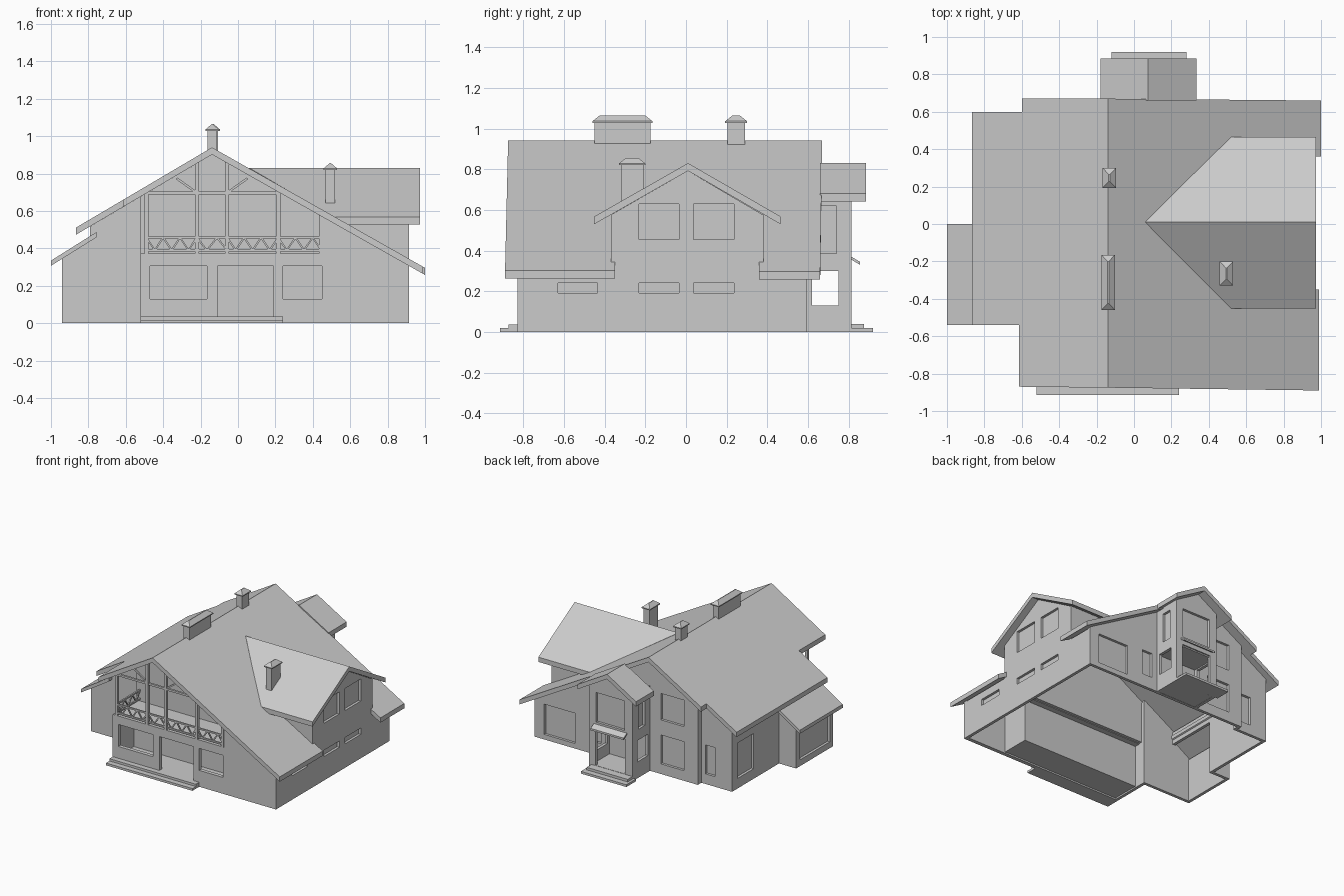
import bpy, bmesh
from mathutils import Vector

if "Cube" in bpy.data.objects:
    bpy.data.objects.remove(bpy.data.objects["Cube"], do_unlink=True)

GREY = bpy.data.materials.new("plain_grey")
GREY.use_nodes = True
GREY.diffuse_color = (0.6, 0.6, 0.6, 1)
GREY.node_tree.nodes["Principled BSDF"].inputs["Base Color"].default_value = (0.6, 0.6, 0.6, 1)


def finish(name, bm):
    bmesh.ops.recalc_face_normals(bm, faces=bm.faces)
    mesh = bpy.data.meshes.new(name)
    bm.to_mesh(mesh)
    bm.free()
    mesh.materials.append(GREY)
    ob = bpy.data.objects.new(name, mesh)
    bpy.context.collection.objects.link(ob)
    return ob


def add_loft(bm, top, bottom):
    a = [bm.verts.new(p) for p in top]
    b = [bm.verts.new(p) for p in bottom]
    bm.faces.new(a)
    bm.faces.new(b[::-1])
    for i in range(len(a)):
        j = (i + 1) % len(a)
        bm.faces.new((a[i], b[i], b[j], a[j]))


def loft(name, top, bottom):
    bm = bmesh.new()
    add_loft(bm, top, bottom)
    return finish(name, bm)


def box(name, x0, x1, y0, y1, z0, z1):
    base = [(x0, y0), (x1, y0), (x1, y1), (x0, y1)]
    return loft(name, [(x, y, z1) for x, y in base], [(x, y, z0) for x, y in base])


def rect(u0, u1, z0, z1):
    return [(u0, z0), (u1, z0), (u1, z1), (u0, z1)]


def wall(name, axis, face, inward, pts, cuts=(), thick=0.024, depth=0.02):
    """Upright slab with its outer side at face; cuts are recessed rectangles."""
    def place(p, d):
        w = face + inward * d
        return (w, p[0], p[1]) if axis == "x" else (p[0], w, p[1])
    ob = loft(name, [place(p, 0) for p in pts], [place(p, thick) for p in pts])
    if cuts:
        bm = bmesh.new()
        for c in cuts:
            r = rect(*c)
            add_loft(bm, [place(p, -0.02) for p in r], [place(p, depth) for p in r])
        cutter = finish("cutter", bm)
        cutter.hide_render = True
        mod = ob.modifiers.new("openings", "BOOLEAN")
        mod.operation, mod.solver, mod.object = "DIFFERENCE", "EXACT", cutter
        bpy.context.view_layer.objects.active = ob
        bpy.ops.object.modifier_apply(modifier=mod.name)
        bpy.data.objects.remove(cutter, do_unlink=True)


def slope(name, axis, ridge, eave, outline, thick=0.038):
    """Roof slab through ridge and eave (u, z); outline is (u, v) seen from above."""
    k = (eave[1] - ridge[1]) / (eave[0] - ridge[0])

    def place(u, v, drop):
        z = ridge[1] + k * (u - ridge[0]) - drop
        return (u, v, z) if axis == "x" else (v, u, z)
    loft(name, [place(u, v, 0) for u, v in outline], [place(u, v, thick) for u, v in outline])


def beam(name, p, q, w=0.012):
    p, q = Vector(p), Vector(q)
    d = (q - p).normalized()
    side = d.cross(Vector((0, 0, 1) if abs(d.z) < 0.95 else (1, 0, 0))).normalized() * w / 2
    up = d.cross(side).normalized() * w / 2
    ring = [side + up, up - side, -side - up, side - up]
    loft(name, [q + r for r in ring], [p + r for r in ring])


R = -0.139


def under(x):
    """Height of the main roof's underside."""
    return 0.902 - (0.565 * (x - R) if x > R else 0.59 * (R - x))


# Main roof
slope("main_roof_left", "x", (R, 0.94), (-0.865, 0.512),
      [(R, -0.875), (-0.615, -0.87), (-0.615, -0.54), (-0.865, -0.54),
       (-0.865, 0.6), (-0.6, 0.6), (-0.6, 0.67), (R, 0.67)])
slope("main_roof_right", "x", (R, 0.94), (1.0, 0.296),
      [(R, -0.875), (0.99, -0.89), (0.99, -0.35), (0.9, -0.35),
       (0.9, 0.36), (1.0, 0.36), (1.0, 0.66), (R, 0.67)])

# Cross gable, rear gable and side wing roofs
C = 0.01
for side, eave in (("front", -0.452), ("back", 0.466)):
    slope("cross_roof_" + side, "y", (C, 0.83), (eave, 0.567),
          [(C, 0.972), (C, 0.06), (eave, 0.515), (eave, 0.972)])
for side, eave in (("left", -0.18), ("right", 0.335)):
    slope("rear_roof_" + side, "x", (0.075, 0.83), (eave, 0.68),
          [(0.075, 0.66), (0.075, 0.885), (eave, 0.885), (eave, 0.66)])
slope("wing_roof", "x", (-0.757, 0.487), (-1.0, 0.335),
      [(-0.757, -0.54), (-0.757, 0.0), (-1.0, 0.0), (-1.0, -0.54)], 0.028)

# Front wall opening onto a veranda, with the balcony above it
wall("front_wall", "y", -0.83, 1,
     [(-0.52, 0), (0.915, 0), (0.915, under(0.915)), (0.45, under(0.45)), (0.45, 0.37), (-0.52, 0.37)],
     [(-0.47, -0.165, 0.13, 0.305), (-0.11, 0.19, 0.036, 0.305), (0.24, 0.45, 0.13, 0.305)],
     0.03, 0.05)
wall("veranda_back_wall", "y", -0.6, 1, rect(-0.52, 0.55, 0.01, 0.36))
wall("veranda_end_wall", "x", 0.55, -1, rect(-0.82, -0.6, 0.01, 0.36))
box("veranda_floor", -0.51, 0.55, -0.82, -0.59, 0.012, 0.035)
BACK = -0.53
box("balcony_floor", -0.52, 0.55, -0.83, BACK, 0.345, 0.372)
wall("balcony_back_wall", "y", BACK, 1,
     [(-0.52, 0.35), (0.55, 0.35), (0.55, under(0.55)), (R, under(R)), (-0.52, under(-0.52))])
wall("balcony_end_wall", "x", 0.45, 1, rect(-0.83, BACK, 0.35, under(0.474)))
wall("front_left_wall", "x", -0.52, 1,
     [(-0.83, 0), (-0.48, 0), (-0.48, under(-0.52)), (BACK, under(-0.52)), (BACK, 0.37), (-0.83, 0.37)])

# Balcony timber frame
Y = -0.82
POSTS = (-0.49, -0.22, -0.058, 0.215, 0.445)
for x in POSTS:
    beam("balcony_post", (x, Y, 0.37), (x, Y, under(x) + 0.01), 0.022)
beam("tie_beam", (-0.49, Y, 0.695), (0.215, Y, 0.695), 0.016)
for s in (-1, 1):
    beam("diagonal_brace", (R + s * 0.19, Y, 0.775), (R + s * 0.085, Y, 0.70))


# Railings with zigzag infill
def railing(p, q, n):
    p, q = Vector(p), Vector(q)
    for z in (0.39, 0.458):
        beam("rail", p + Vector((0, 0, z)), q + Vector((0, 0, z)))
    for i in range(n):
        z0, z1 = (0.39, 0.458) if i % 2 else (0.458, 0.39)
        beam("rail_infill", p.lerp(q, i / n) + Vector((0, 0, z0)),
             p.lerp(q, (i + 1) / n) + Vector((0, 0, z1)), 0.009)


for a, b, n in zip(POSTS, POSTS[1:], (6, 3, 6, 5)):
    railing((a, Y, 0), (b, Y, 0), n)
railing((-0.492, Y, 0), (-0.492, BACK, 0), 6)

# Right wall with cross gable
GABLE = [(-0.83, 0), (0.595, 0), (0.595, 0.3), (0.38, 0.3), (0.38, 0.575),
         (C, 0.792), (-0.37, 0.575), (-0.37, 0.3), (-0.83, 0.3)]
PAIRS = ((-0.23, -0.035), (0.038, 0.235))
wall("right_wall", "x", 0.915, -1, GABLE,
     [(a, b, 0.455, 0.63) for a, b in PAIRS]
     + [(a, b, 0.19, 0.24) for a, b in PAIRS + ((-0.63, -0.435),)])
for y, s in ((-0.37, 1), (0.38, -1)):
    wall("cross_gable_cheek", "y", y, s, [(0.91, 0.3), (0.91, 0.577), (0.5, 0.577)])

# Back walls
wall("back_wall", "y", 0.595, -1,
     [(-0.52, 0), (0.91, 0), (0.91, under(0.91)), (R, under(R)), (-0.52, under(-0.52))],
     [(-0.4, -0.195, 0.08, 0.31), (-0.4, -0.195, 0.43, 0.64),
      (0.56, 0.83, 0.04, 0.28), (0.33, 0.42, 0.1, 0.3)])
wall("back_left_wall", "y", 0.55, -1,
     [(-0.79, 0), (-0.5, 0), (-0.5, under(-0.5)), (-0.79, under(-0.79))],
     [(-0.64, -0.557, 0.08, 0.31)])
wall("back_left_return", "x", -0.52, 1, rect(0.53, 0.595, 0, under(-0.52)))

# Left wall and side wing
wall("left_wall", "x", -0.79, 1, rect(-0.06, 0.55, 0, under(-0.79)), [(0.28, 0.48, 0.08, 0.36)])
wall("left_upper_wall", "x", -0.79, 1, rect(-0.5, -0.06, 0.42, under(-0.79)))
wall("wing_wall", "x", -0.94, 1, rect(-0.5, -0.04, 0, 0.345), [(-0.465, -0.09, 0.05, 0.28)])
wall("wing_back_wall", "y", -0.04, -1, [(-0.94, 0), (-0.77, 0), (-0.77, 0.45), (-0.94, 0.345)])
wall("wing_front_wall", "y", -0.5, 1,
     [(-0.94, 0), (-0.5, 0), (-0.5, under(-0.5)), (-0.79, under(-0.79)), (-0.79, 0.44), (-0.94, 0.345)])

# Rear entrance block with open porch
for x, s, side in ((-0.1, 1, "left"), (0.28, -1, "right")):
    wall("porch_upper_wall_" + side, "x", x, s, rect(0.59, 0.815, 0.3, 0.675), [(0.66, 0.74, 0.385, 0.62)])
    wall("porch_lower_wall_" + side, "x", x, s, rect(0.59, 0.815, 0, 0.13))
    wall("porch_inner_jamb_" + side, "x", x, s, rect(0.59, 0.62, 0.13, 0.3))
    wall("porch_corner_" + side, "x", x, s, rect(0.75, 0.815, 0.13, 0.3))
wall("porch_gable", "y", 0.815, -1,
     [(-0.1, 0.32), (0.28, 0.32), (0.28, 0.672), (0.075, 0.792), (-0.1, 0.688)],
     [(-0.03, 0.22, 0.385, 0.62)])
for x0, x1 in ((-0.1, -0.035), (0.225, 0.28)):
    wall("porch_pier", "y", 0.815, -1, rect(x0, x1, 0, 0.33))
box("porch_floor", -0.099, 0.279, 0.58, 0.814, 0.002, 0.04)
box("porch_ceiling", -0.09, 0.27, 0.58, 0.805, 0.31, 0.335)
slope("porch_canopy", "y", (0.805, 0.375), (0.855, 0.345),
      [(0.805, -0.05), (0.805, 0.24), (0.855, 0.24), (0.855, -0.05)], 0.015)

# Steps
box("front_step_lower", -0.52, 0.24, -0.915, -0.82, 0, 0.018)
box("front_step_upper", -0.52, 0.24, -0.872, -0.82, 0.018, 0.036)
box("back_step_lower", -0.12, 0.28, 0.8, 0.92, 0, 0.018)
box("back_step_upper", -0.1, 0.26, 0.8, 0.875, 0.018, 0.038)


# Chimneys with hipped caps
def chimney(name, x, y0, y1, z0, z1):
    box(name + "_stack", x - 0.025, x + 0.025, y0, y1, z0, z1)
    box(name + "_cap_edge", x - 0.036, x + 0.036, y0 - 0.01, y1 + 0.01, z1, z1 + 0.008)
    low = [(x + s * 0.036, y, z1 + 0.008) for s, y in
           ((-1, y0 - 0.01), (1, y0 - 0.01), (1, y1 + 0.01), (-1, y1 + 0.01))]
    top = [(x + s * 0.003, y, z1 + 0.036) for s, y in
           ((-1, y0 + 0.025), (1, y0 + 0.025), (1, y1 - 0.025), (-1, y1 - 0.025))]
    loft(name + "_cap", top, low)


chimney("long_chimney", -0.138, -0.45, -0.175, 0.88, 1.028)
chimney("short_chimney", -0.132, 0.203, 0.29, 0.88, 1.028)
chimney("side_chimney", 0.494, -0.32, -0.21, 0.5, 0.82)
